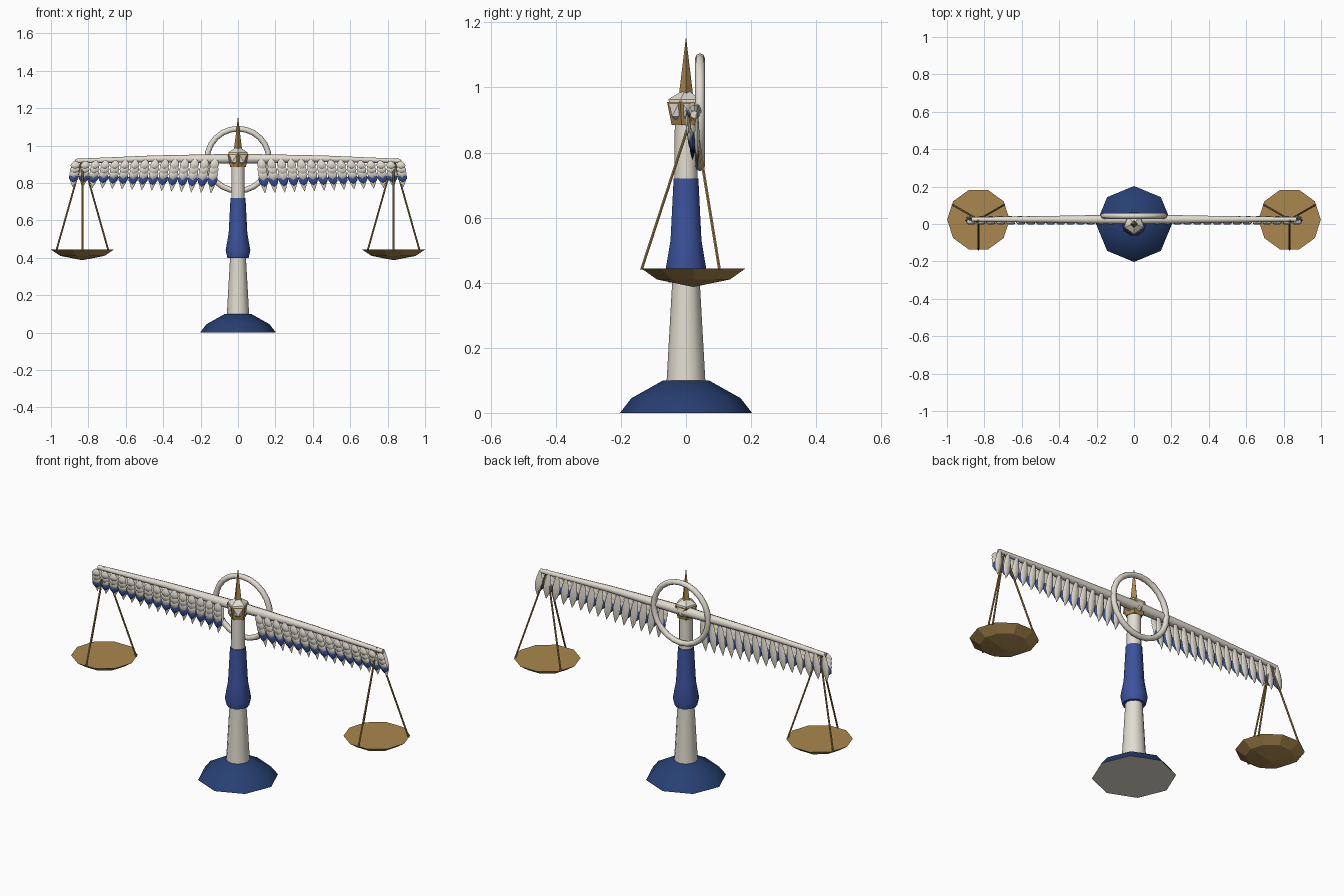
import bpy, bmesh, math
from mathutils import Vector, Quaternion

if "Cube" in bpy.data.objects:
    bpy.data.objects.remove(bpy.data.objects["Cube"])


def material(name, rgb):
    m = bpy.data.materials.new(name)
    m.diffuse_color = (*rgb, 1)
    m.use_nodes = True
    m.node_tree.nodes["Principled BSDF"].inputs["Base Color"].default_value = m.diffuse_color
    return m


CREAM = material("cream", (0.76, 0.72, 0.63))
NAVY = material("navy", (0.02, 0.05, 0.17))
BLUE = material("royal blue", (0.045, 0.085, 0.33))
GOLD = material("gold", (0.40, 0.245, 0.075))


def loft(bm, points, radii, sides, flat=1.0, start=0.0):
    """Rings of the given radii strung along a path; zero radius makes a point."""
    points = [Vector(p) for p in points]
    d = (points[-1] - points[0]).normalized()
    q = Quaternion() if abs(d.z) > 0.8 else d.to_track_quat('Z', 'Y')
    rings = []
    for p, r in zip(points, radii):
        if r == 0:
            rings.append([bm.verts.new(p)])
            continue
        angles = [start + 2 * math.pi * i / sides for i in range(sides)]
        rings.append([bm.verts.new(p + q @ Vector((r * math.cos(a), r * flat * math.sin(a), 0)))
                      for a in angles])
    for a, b in zip(rings, rings[1:]):
        for i in range(sides):
            j = (i + 1) % sides
            quad = [a[i % len(a)], a[j % len(a)], b[j % len(b)], b[i % len(b)]]
            bm.faces.new(list(dict.fromkeys(quad)))
    for ring in (rings[0], rings[-1]):
        if len(ring) > 1:
            bm.faces.new(ring)


def finish(bm, name, mats, smooth=None):
    bmesh.ops.recalc_face_normals(bm, faces=bm.faces)
    mesh = bpy.data.meshes.new(name)
    bm.to_mesh(mesh)
    bm.free()
    ob = bpy.data.objects.new(name, mesh)
    bpy.context.collection.objects.link(ob)
    for m in mats:
        mesh.materials.append(m)
    if smooth:
        bpy.ops.object.select_all(action='DESELECT')
        ob.select_set(True)
        bpy.context.view_layer.objects.active = ob
        bpy.ops.object.shade_smooth_by_angle(angle=math.radians(smooth))
    return ob


def turned(name, profile, sides, mat, smooth=None, centre=(0, 0), start=0.0):
    """Upright turned part from (radius, height) pairs."""
    bm = bmesh.new()
    loft(bm, [(*centre, z) for r, z in profile], [r for r, z in profile], sides, start=start)
    return finish(bm, name, [mat], smooth)


# Stand: foot with pale underside, column, grip
foot = turned("foot", [(0.203, 0), (0.168, 0.045), (0.07, 0.10)], 8, NAVY, 50)
foot.data.materials.append(CREAM)
for f in foot.data.polygons:
    f.material_index = int(f.normal.z < -0.9)
turned("column", [(0.06, 0.09), (0.042, 0.41), (0.036, 0.72), (0.034, 0.93)], 12, CREAM, 50)
turned("grip", [(0.057, 0.40), (0.066, 0.44), (0.05, 0.53), (0.04, 0.72)], 10, BLUE, 50)

# Head: faceted knob, gold collar and spire
bm = bmesh.new()
bmesh.ops.create_icosphere(bm, subdivisions=1, radius=0.06)
bmesh.ops.translate(bm, verts=bm.verts, vec=(0, 0, 0.937))
bmesh.ops.rotate(bm, verts=bm.verts, cent=(0, 0, 0.937),
                 matrix=Quaternion((0, 0, 1), math.radians(-18)).to_matrix())
finish(bm, "head_knob", [CREAM])
turned("head_collar", [(0.044, 0.885), (0.058, 0.955)], 5, GOLD, start=-math.pi / 2)
turned("spire", [(0.022, 0.975), (0, 1.157)], 4, GOLD)

# Ring behind the head
bpy.ops.mesh.primitive_torus_add(major_segments=24, minor_segments=8, major_radius=0.166,
                                 minor_radius=0.015, location=(0, 0.043, 0.924),
                                 rotation=(math.pi / 2, 0, 0))
ring = bpy.context.object
ring.name = "ring"
ring.data.materials.append(CREAM)
bpy.ops.object.shade_smooth_by_angle(angle=math.radians(50))

# Beam, gently arched and tapered
bm = bmesh.new()
loft(bm, [(-0.87, 0.025, 0.917), (-0.45, 0.025, 0.929), (0, 0.025, 0.929),
          (0.45, 0.025, 0.929), (0.87, 0.025, 0.917)],
     [0.012, 0.018, 0.027, 0.018, 0.012], 8)
finish(bm, "beam", [CREAM], 50)

# Feather rows: name, top drop, bottom drop, half width, depth ratio, y, colour
ROWS = [("long_feathers", 0.0, 0.192, 0.023, 0.40, 0.034, CREAM),
        ("blue_feathers", 0.075, 0.158, 0.027, 0.36, 0.020, BLUE),
        ("lower_coverts", 0.055, 0.125, 0.026, 0.36, 0.013, CREAM),
        ("middle_coverts", 0.03, 0.095, 0.026, 0.36, 0.008, CREAM),
        ("upper_coverts", 0.005, 0.065, 0.025, 0.36, 0.004, CREAM)]
SHAPE = [(0, 0.25), (0.25, 0.75), (0.5, 1.0), (0.72, 0.85), (0.88, 0.4), (1, 0)]
COUNT = 15
for side, label in ((-1, "left"), (1, "right")):
    for name, top, bottom, width, depth, y, mat in ROWS:
        bm = bmesh.new()
        for i in range(COUNT):
            t = i / (COUNT - 1)
            x = 0.122 + 0.745 * t
            z = 0.935 - 0.014 * t
            size = 1 - 0.25 * t
            path = []
            for k, w in SHAPE:
                drop = (top + (bottom - top) * k) * size
                path.append((side * (x + 0.12 * drop), y, z - drop))
            loft(bm, path, [width * w for k, w in SHAPE], 6, depth)
        finish(bm, f"{label}_{name}", [mat], 40)

    # Pan hung on three rods
    cx, cy = side * 0.832, 0.023
    turned(f"{label}_pan", [(0, 0.387), (0.118, 0.41), (0.167, 0.443)], 10, GOLD,
           centre=(cx, cy))
    bm = bmesh.new()
    for deg in (-90, 30, 150):
        a = math.radians(deg)
        loft(bm, [(cx, cy, 0.93), (cx + 0.16 * math.cos(a), cy + 0.16 * math.sin(a), 0.44)],
             [0.005, 0.005], 6)
    finish(bm, f"{label}_pan_rods", [GOLD])
